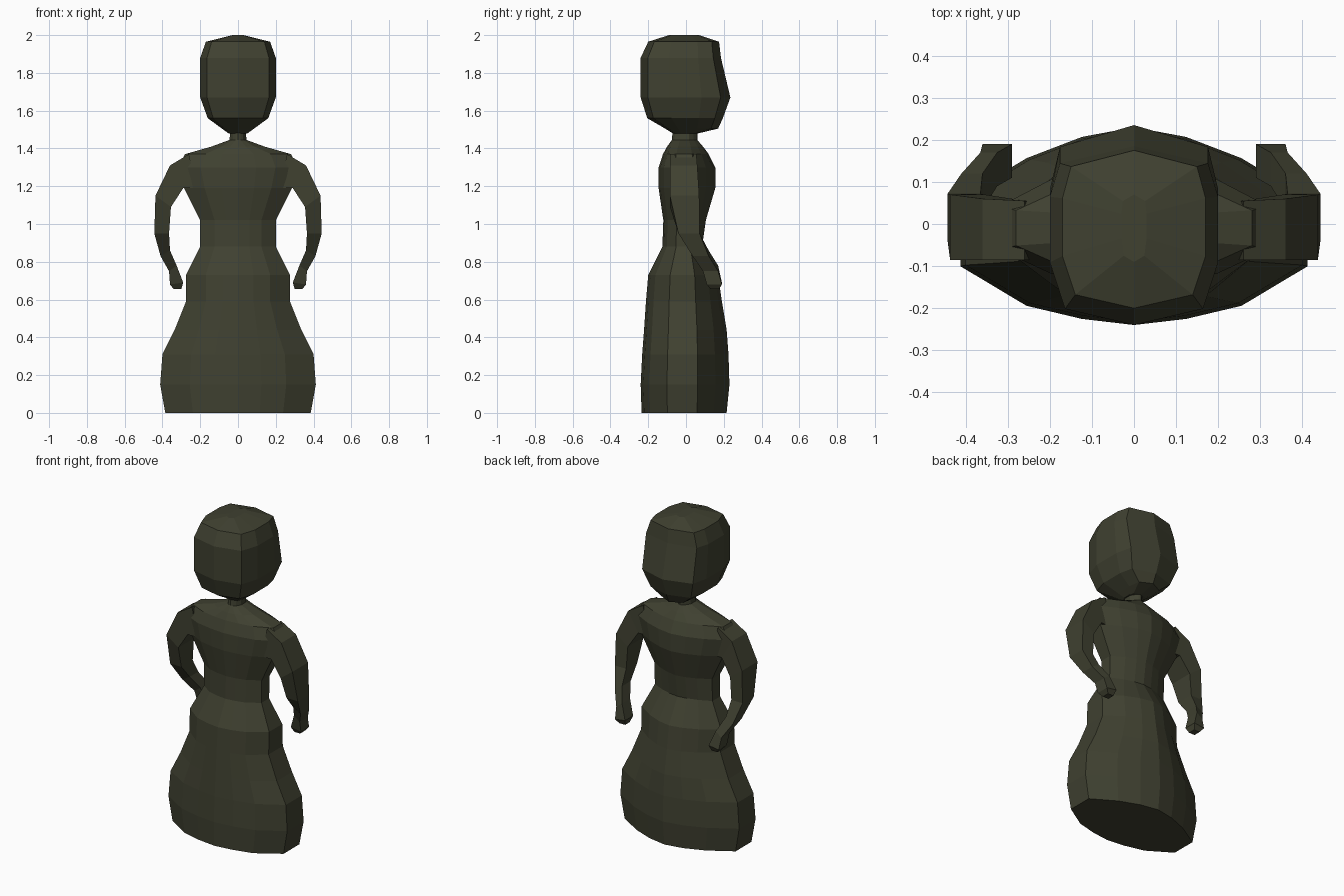
import bpy, bmesh

if "Cube" in bpy.data.objects:
    bpy.data.objects.remove(bpy.data.objects["Cube"])

mat = bpy.data.materials.new("dark_olive")
mat.diffuse_color = (0.05, 0.052, 0.03, 1)
mat.use_nodes = True
mat.node_tree.nodes["Principled BSDF"].inputs["Base Color"].default_value = mat.diffuse_color


def loft(name, rings):
    """Skin a closed low-poly tube through a list of point rings."""
    bm = bmesh.new()
    loops = [[bm.verts.new(p) for p in ring] for ring in rings]
    n = len(loops[0])
    for a, b in zip(loops, loops[1:]):
        for i in range(n):
            j = (i + 1) % n
            bm.faces.new((a[i], a[j], b[j], b[i]))
    bm.faces.new(loops[0])
    bm.faces.new(loops[-1])
    bmesh.ops.recalc_face_normals(bm, faces=bm.faces)
    mesh = bpy.data.meshes.new(name)
    bm.to_mesh(mesh)
    bm.free()
    mesh.materials.append(mat)
    ob = bpy.data.objects.new(name, mesh)
    bpy.context.collection.objects.link(ob)
    return ob


def section(half, z, w, front, back):
    """Scale a half outline to width and depth, then mirror it across x."""
    pts = [(x * w, y * (front if y < 0 else back), z) for x, y in half]
    return pts + [(-x, y, z) for x, y, z in pts[-2:0:-1]]


# Gown and torso: z, half width, front depth, back depth
gown = [(0, -1), (.3, -.94), (.62, -.81), (1, -.42),
        (1, .27), (.62, .68), (.3, .9), (0, 1)]
body = [(0, .385, .235, .215), (.15, .412, .24, .23), (.31, .40, .232, .225),
        (.44, .335, .222, .215), (.59, .275, .212, .19), (.73, .275, .2, .17),
        (.88, .2, .125, .085), (1.02, .2, .12, .105), (1.19, .285, .145, .155),
        (1.30, .32, .145, .155), (1.37, .28, .122, .12), (1.41, .14, .1, .09),
        (1.445, .045, .075, .06), (1.50, .04, .07, .06)]
loft("gown_and_torso", [section(gown, *r) for r in body])

# Head: flat face panels with bevelled corners and a pointed back
skull = [(0, -1), (.82, -.84), (1, -.38), (1, .35), (.88, .78), (0, 1)]
head = [(1.48, .05, .07, .065), (1.505, .085, .11, .17), (1.56, .16, .205, .195),
        (1.67, .2, .24, .235), (1.88, .2, .24, .185), (1.965, .17, .2, .175),
        (2.0, .03, .09, .07)]
loft("head", [section(skull, *r) for r in head])

# Arms: outer x z, inner x z, front y, back y from shoulder to hand
arm = [(.26, 1.37, .22, 1.19, -.085, .055), (.36, 1.31, .29, 1.19, -.085, .06),
       (.437, 1.15, .355, 1.09, -.085, .07), (.443, .95, .365, .95, -.04, .072),
       (.41, .83, .36, .86, .035, .12), (.365, .75, .325, .78, .09, .17),
       (.36, .68, .29, .69, .11, .19), (.34, .655, .30, .655, .13, .175)]
for side, s in (("right", 1), ("left", -1)):
    loft(side + "_arm", [[(s * xo, f, zo), (s * xo, b, zo),
                          (s * xi, b, zi), (s * xi, f, zi)]
                         for xo, zo, xi, zi, f, b in arm])
